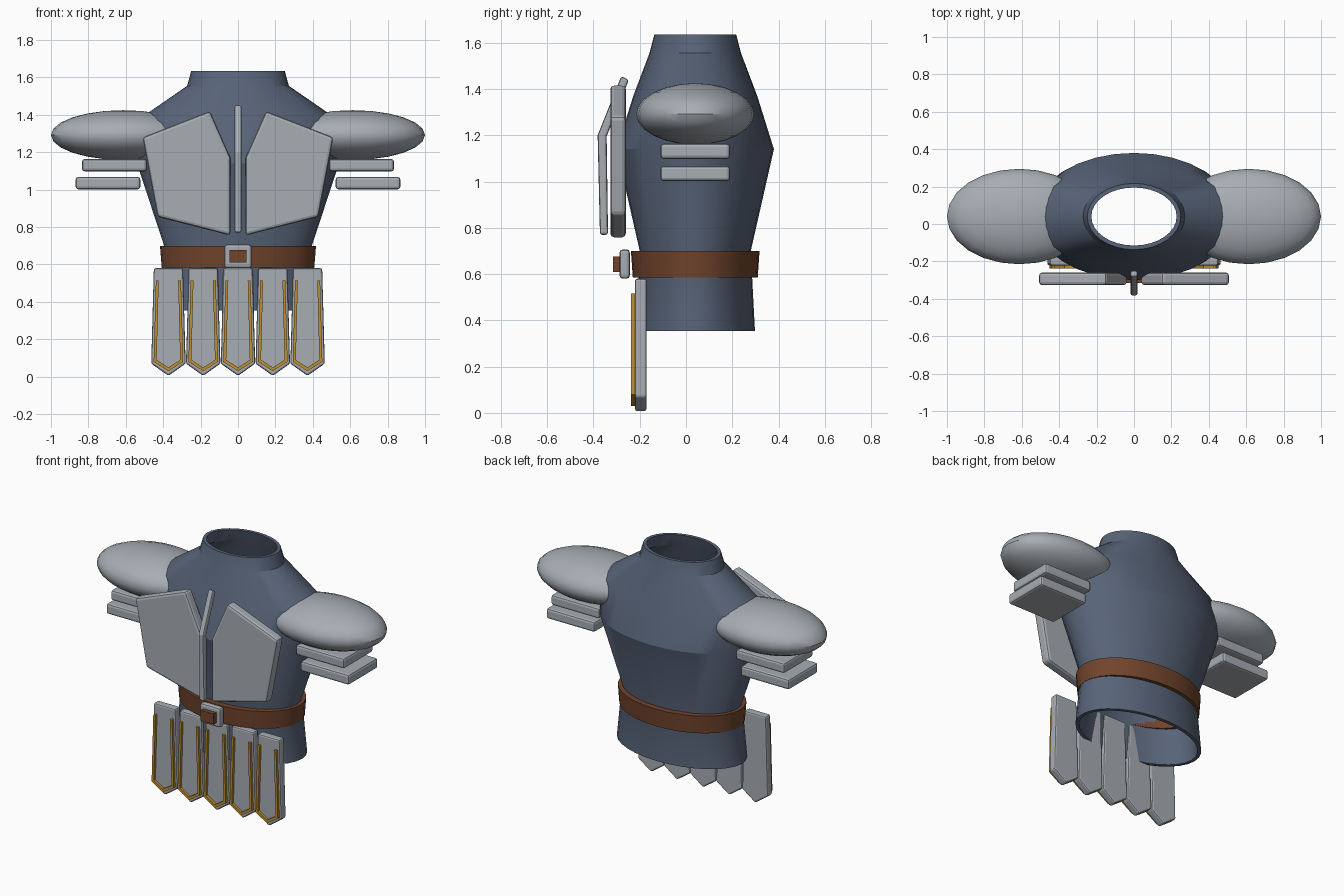
import bpy, bmesh, math
from mathutils import Vector

if "Cube" in bpy.data.objects:
    bpy.data.objects.remove(bpy.data.objects["Cube"])

CY = 0.04  # depth of the body axis


def material(name, rgb):
    m = bpy.data.materials.new(name)
    m.diffuse_color = (*rgb, 1)
    m.use_nodes = True
    m.node_tree.nodes["Principled BSDF"].inputs["Base Color"].default_value = m.diffuse_color
    return m


CLOTH = material("slate_cloth", (0.095, 0.125, 0.185))
STEEL = material("steel", (0.39, 0.42, 0.455))
LEATHER = material("brown_leather", (0.165, 0.058, 0.025))
GOLD = material("gold_trim", (0.52, 0.27, 0.03))


def finish(name, bm, mat, bevel=0.0, smooth=None):
    bmesh.ops.recalc_face_normals(bm, faces=bm.faces)
    me = bpy.data.meshes.new(name)
    bm.to_mesh(me)
    bm.free()
    me.materials.append(mat)
    ob = bpy.data.objects.new(name, me)
    bpy.context.collection.objects.link(ob)
    if bevel:
        mod = ob.modifiers.new("rounded_edges", 'BEVEL')
        mod.width, mod.segments = bevel, 2
        mod.limit_method, mod.angle_limit = 'ANGLE', math.radians(30)
    if smooth:
        bpy.ops.object.select_all(action='DESELECT')
        ob.select_set(True)
        bpy.context.view_layer.objects.active = ob
        bpy.ops.object.shade_smooth_by_angle(angle=math.radians(smooth))
    return ob


def shell(name, rings, wall, mat, n=32, smooth=25):
    """Hollow elliptical tube with wall thickness; rings are (z, rx, ry)."""
    loop = rings + [(z, rx - wall, ry - wall) for z, rx, ry in reversed(rings)]
    bm = bmesh.new()
    rows = [[bm.verts.new((rx * math.cos(2 * math.pi * i / n),
                           CY + ry * math.sin(2 * math.pi * i / n), z))
             for i in range(n)] for z, rx, ry in loop]
    for a, b in zip(rows, rows[1:] + rows[:1]):
        for i in range(n):
            j = (i + 1) % n
            bm.faces.new((a[i], a[j], b[j], b[i]))
    return finish(name, bm, mat, smooth=smooth)


def prism(name, pts, axis, lo, hi, mat, bevel=0.0):
    """Extrude an outline along x (pts are y,z) or y (pts are x,z)."""
    def place(p, d):
        return (d, p[0], p[1]) if axis == 'x' else (p[0], d, p[1])
    bm = bmesh.new()
    a = [bm.verts.new(place(p, lo)) for p in pts]
    b = [bm.verts.new(place(p, hi)) for p in pts]
    bm.faces.new(a)
    bm.faces.new(b[::-1])
    for i in range(len(pts)):
        j = (i + 1) % len(pts)
        bm.faces.new((a[i], a[j], b[j], b[i]))
    return finish(name, bm, mat, bevel)


def box(name, x, y, z, mat, bevel=0.0):
    pts = [(x[0], z[0]), (x[1], z[0]), (x[1], z[1]), (x[0], z[1])]
    return prism(name, pts, 'y', y[0], y[1], mat, bevel)


# Padded torso and belt
shell("torso", [(0.355, 0.43, 0.258), (0.70, 0.395, 0.24), (1.14, 0.54, 0.34),
                (1.37, 0.54, 0.268), (1.555, 0.272, 0.198), (1.635, 0.25, 0.177)],
      0.022, CLOTH)
shell("belt", [(0.585, 0.408, 0.27), (0.70, 0.417, 0.278)], 0.045, LEATHER)

# Buckle with its leather centre
box("buckle", (-0.073, 0.073), (-0.287, -0.243), (0.58, 0.707), STEEL, 0.014)
box("buckle_centre", (-0.046, 0.046), (-0.315, -0.28), (0.61, 0.677), LEATHER)

# Chest ridge, bent back at the top
prism("chest_ridge", [(-0.372, 0.77), (-0.382, 1.20), (-0.28, 1.455), (-0.247, 1.44),
                      (-0.343, 1.195), (-0.337, 0.77)], 'x', -0.018, 0.018, STEEL, 0.01)

CHEST = [(0.15, 1.42), (0.51, 1.28), (0.43, 0.855), (0.04, 0.755), (0.04, 1.17)]
for s, side in ((-1, "left"), (1, "right")):
    prism(side + "_chest_plate", [(s * x, z) for x, z in CHEST], 'y',
          -0.327, -0.26, STEEL, 0.016)

    # Shoulder dome with two arm plates beneath
    bm = bmesh.new()
    bmesh.ops.create_uvsphere(bm, u_segments=24, v_segments=12, radius=1)
    bmesh.ops.scale(bm, vec=(0.387, 0.255, 0.133), verts=bm.verts)
    bmesh.ops.translate(bm, vec=(s * 0.613, CY, 1.292), verts=bm.verts)
    finish(side + "_shoulder_dome", bm, STEEL, smooth=35)
    for i, (x, z) in enumerate(((0.661, 1.131), (0.695, 1.035))):
        xs = sorted((s * (x - 0.173), s * (x + 0.173)))
        box(f"{side}_arm_plate_{i + 1}", xs, (-0.11, 0.19),
            (z - 0.033, z + 0.033), STEEL, 0.014)

# Hanging skirt plates with gold V-shaped trim
PLATE = [(-0.078, 0.58), (0.078, 0.58), (0.092, 0.07), (0, 0.005), (-0.092, 0.07)]
OUTER = [(-0.067, 0.515), (-0.079, 0.08), (0, 0.03), (0.079, 0.08), (0.067, 0.515)]
INNER = [(0.052, 0.515), (0.063, 0.09), (0, 0.05), (-0.063, 0.09), (-0.052, 0.515)]
for i in range(5):
    cx = (i - 2) * 0.186
    prism(f"skirt_plate_{i + 1}", [(cx + x, z) for x, z in PLATE], 'y',
          -0.221, -0.17, STEEL, 0.01)
    prism(f"skirt_trim_{i + 1}", [(cx + x, z) for x, z in OUTER + INNER], 'y',
          -0.238, -0.215, GOLD)
